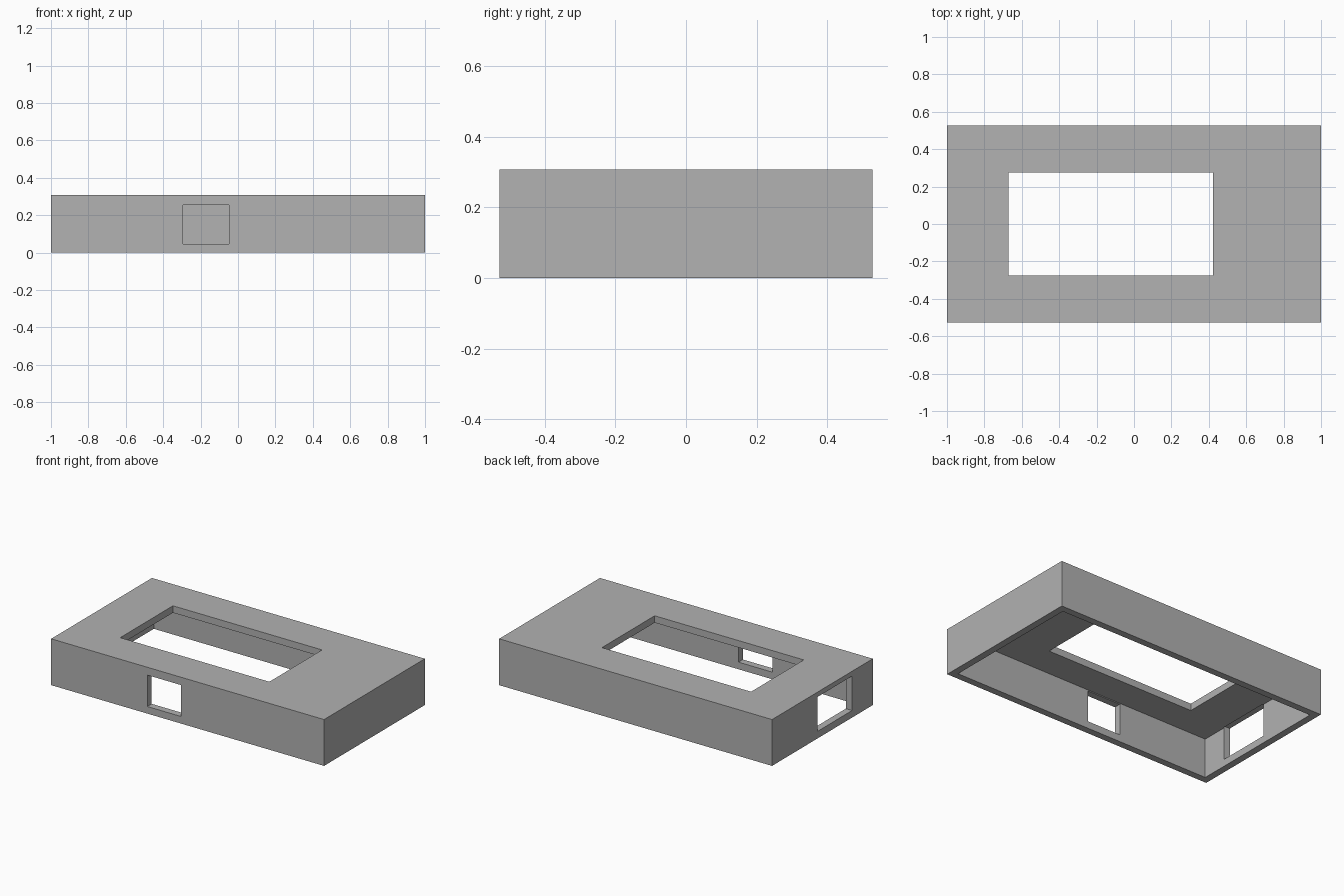
import bpy

cube = bpy.data.objects.get("Cube")
if cube:
    bpy.data.objects.remove(cube, do_unlink=True)

LENGTH, WIDTH, HEIGHT, WALL = 2.0, 1.055, 0.307, 0.046
X, Y = LENGTH / 2, WIDTH / 2

grey = bpy.data.materials.new("plain grey")
grey.use_nodes = True
colour = (0.445, 0.445, 0.445, 1)
grey.diffuse_color = colour
grey.node_tree.nodes["Principled BSDF"].inputs["Base Color"].default_value = colour


def box(name, low, high):
    """Box between two opposite corners."""
    centre = [(a + b) / 2 for a, b in zip(low, high)]
    bpy.ops.mesh.primitive_cube_add(size=1, location=centre)
    obj = bpy.context.object
    obj.name = name
    obj.scale = [b - a for a, b in zip(low, high)]
    bpy.ops.object.transform_apply(location=True, rotation=False, scale=True)
    obj.data.materials.append(grey)
    return obj


def cut(target, name, low, high):
    """Subtract a box from the target, then discard the cutter."""
    cutter = box(name, low, high)
    cutter.hide_render = True
    bpy.context.view_layer.objects.active = target
    mod = target.modifiers.new(name, "BOOLEAN")
    mod.operation = "DIFFERENCE"
    mod.solver = "EXACT"
    mod.object = cutter
    bpy.ops.object.modifier_apply(modifier=mod.name)
    bpy.data.objects.remove(cutter, do_unlink=True)


# Case: a lid with four walls, open underneath
case = box("case_shell", (-X, -Y, 0), (X, Y, HEIGHT))
cut(case, "cavity", (WALL - X, WALL - Y, -0.1), (X - WALL, Y - WALL, HEIGHT - WALL))

# Display opening in the lid
cut(case, "display_opening", (-0.67, -0.276, 0.2), (0.423, 0.276, 0.4))

# Connector windows in the front wall and the right end wall
cut(case, "front_window", (-0.295, -Y - 0.1, 0.047), (-0.048, WALL - Y + 0.01, 0.255))
cut(case, "end_window", (-X - 0.1, -0.31, 0.047), (WALL - X + 0.005, 0.053, 0.275))
